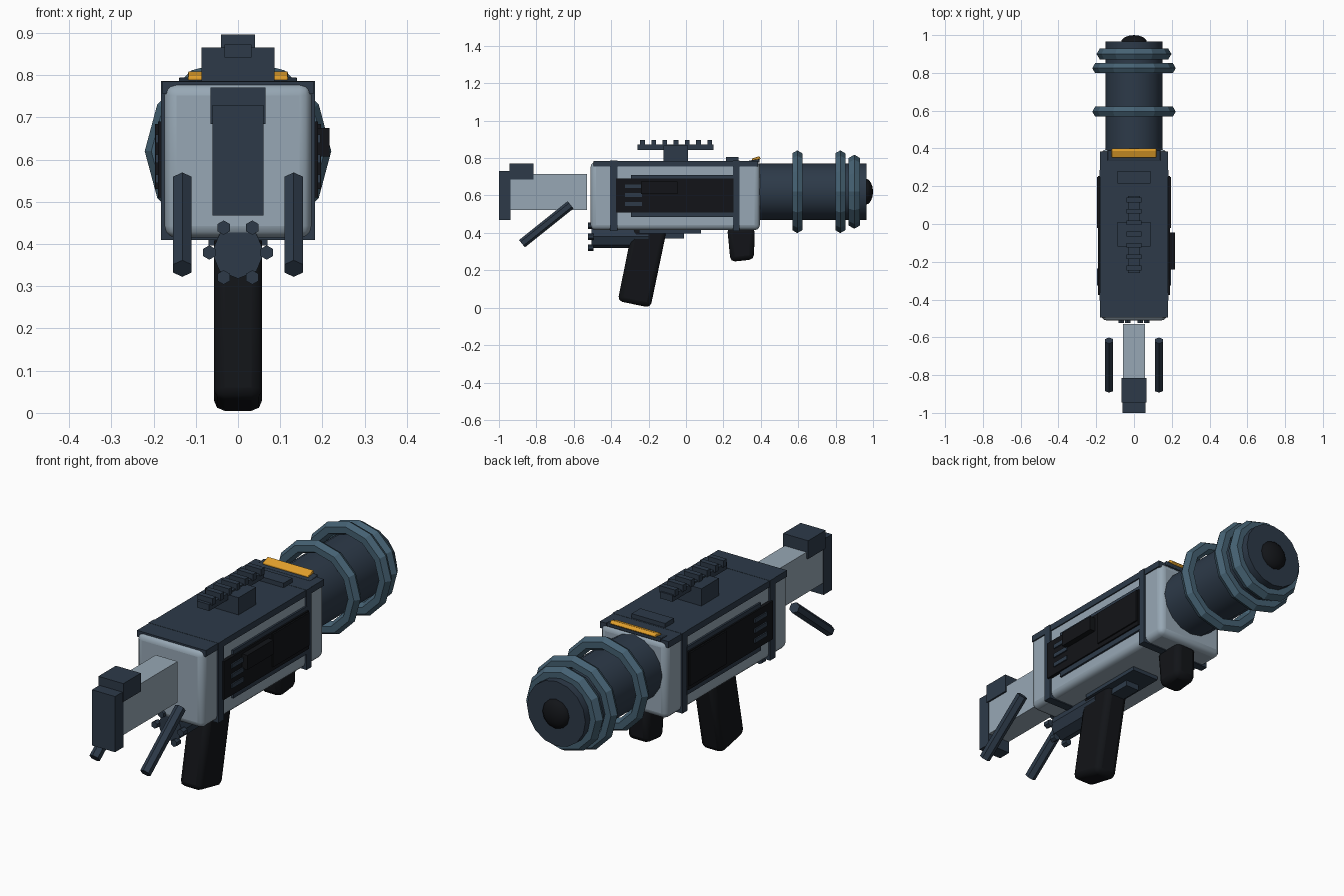
import bpy, bmesh, math
from mathutils import Vector

if "Cube" in bpy.data.objects:
    bpy.data.objects.remove(bpy.data.objects["Cube"])


def mat(name, c):
    m = bpy.data.materials.new(name)
    m.diffuse_color = (*c, 1)
    m.use_nodes = True
    m.node_tree.nodes["Principled BSDF"].inputs["Base Color"].default_value = m.diffuse_color
    return m


LIGHT = mat("light_metal", (0.31, 0.39, 0.46))
DARK = mat("dark_metal", (0.026, 0.042, 0.066))
BLACK = mat("black_rubber", (0.006, 0.007, 0.009))
BLUE = mat("blue_steel", (0.06, 0.12, 0.17))
ORANGE = mat("orange", (0.78, 0.36, 0.025))


def finish(ob, name, m, bevel=0, seg=2, smooth=False):
    ob.name = name
    ob.data.materials.append(m)
    if bevel:
        b = ob.modifiers.new("bevel", 'BEVEL')
        b.width, b.segments = bevel, seg
    if smooth:
        bpy.context.view_layer.objects.active = ob
        ob.select_set(True)
        bpy.ops.object.shade_smooth_by_angle(angle=math.radians(35))
    return ob


def box(name, m, x, y, z, bevel=0, seg=2, smooth=False):
    """Box from (min, max) ranges on each axis."""
    bpy.ops.mesh.primitive_cube_add(size=1)
    ob = bpy.context.object
    for v in ob.data.vertices:
        v.co = [(a + b) / 2 + c * (b - a) for c, (a, b) in zip(v.co, (x, y, z))]
    return finish(ob, name, m, bevel, seg, smooth)


def rod(name, m, a, b, r, sides, bevel=0, smooth=False):
    """Cylinder between two points."""
    a, b = Vector(a), Vector(b)
    bpy.ops.mesh.primitive_cylinder_add(vertices=sides, radius=r, depth=(b - a).length, location=(a + b) / 2)
    ob = bpy.context.object
    ob.rotation_euler = (b - a).to_track_quat('Z', 'Y').to_euler()
    return finish(ob, name, m, bevel, 1, smooth)


def extrude_profile(name, m, pts, half, bevel):
    """Side profile (y, z) extruded across x."""
    bm = bmesh.new()
    f = bm.faces.new([bm.verts.new((-half, y, z)) for y, z in pts])
    ex = bmesh.ops.extrude_face_region(bm, geom=[f])
    for v in ex["geom"]:
        if isinstance(v, bmesh.types.BMVert):
            v.co.x = half
    bmesh.ops.recalc_face_normals(bm, faces=bm.faces)
    me = bpy.data.meshes.new(name)
    bm.to_mesh(me)
    bm.free()
    ob = bpy.data.objects.new(name, me)
    bpy.context.collection.objects.link(ob)
    return finish(ob, name, m, bevel, 2, True)


# Receiver, top cover and wrap-around frames
box("receiver", LIGHT, (-.174, .174), (-.51, .395), (.415, .78), .028, 3, True)
box("top_cover", DARK, (-.179, .179), (-.495, .385), (.755, .785))
box("rear_frame", DARK, (-.182, .182), (-.405, -.365), (.41, .786))
box("front_frame", DARK, (-.182, .182), (.25, .287), (.41, .786))

# Side panels, vents and insets
for s, side in ((1, "right"), (-1, "left")):
    def sx(a, b):
        return tuple(sorted((s * a, s * b)))
    box(f"{side}_panel_back", DARK, sx(.15, .183), (-.295, .255), (.485, .71))
    box(f"{side}_panel", BLACK, sx(.15, .19), (-.375, .255), (.51, .69))
    box(f"{side}_inset", BLACK, sx(.15, .197), (-.02, .25), (.53, .685))
    for i in range(3):
        box(f"{side}_vent_{i}", DARK, sx(.15, .196), (-.325, -.235), (.545 + i * .047, .565 + i * .047))
box("ejection_cover", BLACK, (.15, .217), (-.24, -.045), (.607, .675))

# Barrel with rings and muzzle dome
rod("barrel", DARK, (0, .37, .62), (0, .965, .62), .152, 16, smooth=True)
for i, (y, R, r) in enumerate(((.595, .19, .031), (.825, .19, .031), (.9, .163, .035))):
    bpy.ops.mesh.primitive_torus_add(location=(0, y, .62), rotation=(math.pi / 2, 0, 0), major_radius=R,
                                     minor_radius=r, major_segments=12, minor_segments=6)
    finish(bpy.context.object, f"barrel_ring_{i}", BLUE)
bpy.ops.mesh.primitive_uv_sphere_add(segments=12, ring_count=8, radius=1, location=(0, .96, .62),
                                     rotation=(math.pi / 2, 0, 0))
bpy.context.object.scale = (.07, .07, .04)
finish(bpy.context.object, "muzzle_dome", BLACK, smooth=True)

# Shoulder stock and its two struts
box("stock_arm", LIGHT, (-.057, .057), (-.94, -.53), (.523, .715))
box("butt_plate", DARK, (-.06, .06), (-1, -.937), (.468, .73))
box("cheek_block", DARK, (-.065, .065), (-.945, -.815), (.685, .771))
for s in (-1, 1):
    rod("stock_strut", DARK, (s * .132, -.877, .342), (s * .132, -.617, .55), .025, 6)

# Grips
extrude_profile("grip", BLACK, ((-.285, .43), (-.10, .43), (-.19, 0), (-.365, .036)), .057, .025)
extrude_profile("fore_grip", BLACK, ((.22, .43), (.368, .43), (.363, .258), (.238, .245)), .055, .025)

# Underslung drum with six bolts
rod("drum", DARK, (0, -.505, .38), (0, -.2, .38), .062, 8)
for i in range(6):
    a = i * math.pi / 3
    x, z = .068 * math.cos(a), .38 + .068 * math.sin(a)
    rod(f"drum_bolt_{i}", DARK, (x, -.525, z), (x, -.495, z), .017, 6)
box("under_plate", DARK, (-.07, .07), (-.25, .08), (.397, .42))
box("trigger_block", DARK, (-.035, .035), (-.12, -.01), (.37, .40))

# Top rail with teeth
box("rail_mount", DARK, (-.087, .087), (-.12, .01), (.78, .866))
box("rail", DARK, (-.032, .032), (-.26, .147), (.842, .873))
for i in range(7):
    y = -.233 + i * .06
    box(f"rail_tooth_{i}", DARK, (-.04, .04), (y - .0125, y + .0125), (.865, .897))

# Front sight block and tilted orange marker
box("sight_base", DARK, (-.087, .087), (.215, .28), (.78, .806))
extrude_profile("marker_base", DARK, ((.335, .775), (.335, .786), (.392, .795), (.392, .775)), .14, .003)
extrude_profile("orange_marker", ORANGE, ((.352, .787), (.352, .797), (.39, .81), (.4, .797), (.385, .785)), .118, .003)
